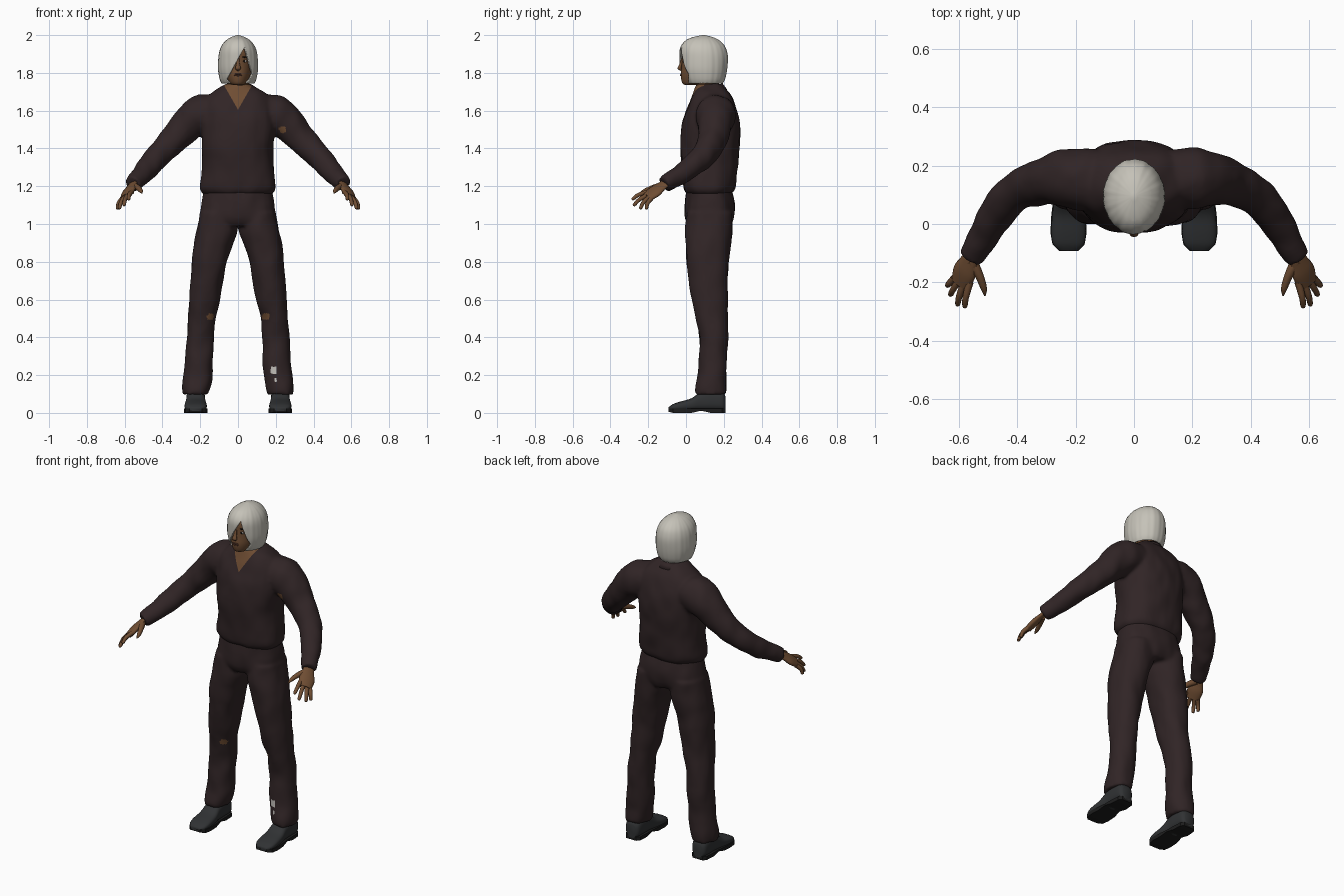
import bpy, bmesh, math
from mathutils import Vector, Matrix, noise

if "Cube" in bpy.data.objects:
    bpy.data.objects.remove(bpy.data.objects["Cube"], do_unlink=True)


def material(name, rgb, rough=0.8):
    m = bpy.data.materials.new(name)
    m.use_nodes = True
    m.diffuse_color = (*rgb, 1)
    node = m.node_tree.nodes["Principled BSDF"]
    node.inputs["Base Color"].default_value = (*rgb, 1)
    node.inputs["Roughness"].default_value = rough
    return m


CLOTH = material("dark_cloth", (0.03, 0.018, 0.019))
SKIN = material("brown_skin", (0.16, 0.075, 0.033))
HAIR = material("silver_hair", (0.56, 0.54, 0.48))
SHOE = material("shoe_leather", (0.03, 0.032, 0.034))
SOLE = material("shoe_sole", (0.012, 0.012, 0.012))
LIP = material("lips", (0.10, 0.04, 0.025))
WHITE = material("pale_patch", (0.5, 0.48, 0.45))
DARK = material("eye_dark", (0.012, 0.008, 0.006))


def finish(name, bm, mats, angle=50):
    bmesh.ops.recalc_face_normals(bm, faces=bm.faces)
    me = bpy.data.meshes.new(name)
    bm.to_mesh(me)
    bm.free()
    for m in mats:
        me.materials.append(m)
    me.shade_smooth()
    me.set_sharp_from_angle(angle=math.radians(angle))
    ob = bpy.data.objects.new(name, me)
    bpy.context.collection.objects.link(ob)
    return ob


def zring(z, x0, x1, y0, y1):
    return (Vector(((x0 + x1) / 2, (y0 + y1) / 2, z)),
            Vector(((x1 - x0) / 2, 0, 0)), Vector((0, (y1 - y0) / 2, 0)))


def body_rings(rows):
    return [zring(z, -w, w, y0, y1) for z, w, y0, y1 in rows]


def spline(a, b, c, d, t):
    return b + 0.5 * t * (c - a + t * (2 * a - 5 * b + 4 * c - d + t * (3 * (b - c) + d - a)))


def loft(bm, rings, s=1, n=32, square=1.0, steps=4, caps=True):
    """Skin smooth sections (centre, half width, half depth) into a tube."""
    fine = []
    for i in range(len(rings) - 1):
        four = [rings[max(0, min(len(rings) - 1, j))] for j in range(i - 1, i + 3)]
        fine += [[spline(*[r[k] for r in four], t / steps) for k in range(3)] for t in range(steps)]
    fine.append(rings[-1])
    loops = []
    for c, u, v in fine:
        loop = []
        for k in range(n):
            a = math.tau * k / n
            cu, sv = (math.copysign(abs(f(a)) ** square, f(a)) for f in (math.cos, math.sin))
            p = c + u * cu + v * sv
            loop.append(bm.verts.new((p.x * s, p.y, p.z)))
        loops.append(loop)
    for a, b in zip(loops, loops[1:]):
        for k in range(n):
            bm.faces.new((a[k], a[(k + 1) % n], b[(k + 1) % n], b[k]))
    if caps:
        bm.faces.new(loops[0])
        bm.faces.new(loops[-1])


def tube(bm, points, radii, s=1, side=(0, 0, 1), flat=1.0, n=16):
    pts = [Vector(p) for p in points]
    rings = []
    for i, (p, r) in enumerate(zip(pts, radii)):
        t = (pts[min(i + 1, len(pts) - 1)] - pts[max(i - 1, 0)]).normalized()
        u = Vector(side)
        u = (u - t * u.dot(t)).normalized()
        rings.append((p, u * r, t.cross(u) * r * flat))
    loft(bm, rings, s, n)


def blob(bm, centre, size):
    bmesh.ops.create_uvsphere(bm, u_segments=16, v_segments=10, radius=1,
                              matrix=Matrix.Translation(centre) @ Matrix.Diagonal((*size, 1)))


def cut(bm, point, normal):
    bmesh.ops.bisect_plane(bm, geom=bm.verts[:] + bm.edges[:] + bm.faces[:],
                           plane_co=point, plane_no=normal, dist=1e-5)


def fuse_cloth(bm):
    """Merge overlapping tubes into one garment and add soft folds."""
    ob = finish("garment_base", bm, [])
    mod = ob.modifiers.new("fuse", "REMESH")
    mod.mode, mod.voxel_size = "VOXEL", 0.01
    soft = ob.modifiers.new("soften", "SMOOTH")
    soft.factor, soft.iterations = 0.5, 5
    me = bpy.data.meshes.new_from_object(ob.evaluated_get(bpy.context.evaluated_depsgraph_get()))
    bpy.data.objects.remove(ob)
    out = bmesh.new()
    out.from_mesh(me)
    out.normal_update()
    moves = [(v, v.normal * (0.002 + 0.007 * noise.noise(
        Vector((v.co.x * 14, v.co.y * 14, v.co.z * 9))))) for v in out.verts]
    for v, d in moves:
        v.co += d
    return out


def patch(bm, x, z, r, index):
    """Colour a worn spot on the front of a garment."""
    for f in bm.faces:
        c = f.calc_center_median()
        if c.y < 0.14 and f.normal.y < 0.2 and math.hypot(c.x - x, c.z - z) < r:
            f.material_index = index


SIDES = (("left", 1), ("right", -1))

# Shirt: trunk and sleeves fused, open V neck
bm = bmesh.new()
loft(bm, body_rings([(1.16, .18, .005, .235), (1.19, .2, -.013, .258), (1.26, .193, -.02, .268),
                     (1.35, .185, -.025, .278), (1.45, .19, -.03, .285), (1.55, .2, -.015, .28),
                     (1.63, .19, .012, .262), (1.68, .155, .032, .242), (1.72, .1, .05, .21),
                     (1.74, .065, .06, .19)]), square=.85)
for _, s in SIDES:
    tube(bm, [(.11, .15, 1.59), (.2, .155, 1.575), (.265, .155, 1.53), (.33, .14, 1.455), (.4, .11, 1.385),
              (.46, .05, 1.32), (.51, -.03, 1.26), (.558, -.115, 1.213)],
         [.1, .105, .09, .076, .066, .06, .052, .042], s, n=24)
bm = fuse_cloth(bm)
apex = 1.605
for _, s in SIDES:
    cut(bm, (0, 0, apex), (.105 * s, 0, -.06))
bm.normal_update()
for f in bm.faces:
    c = f.calc_center_median()
    if c.y < .1 and abs(c.x) < (c.z - apex) * .06 / .105:
        f.material_index = 1
patch(bm, .235, 1.5, .018, 1)
finish("shirt", bm, [CLOTH, SKIN], 80)

# Collar flaps, rising toward the back
bm = bmesh.new()
rows = []
for i in range(-16, 17):
    a = math.pi + i / 16 * math.radians(150)
    lift = (1 - math.cos(a)) / 2
    drop = .022 if abs(i) > 14 else 0
    inner = (.074 * math.sin(a), .118 - .075 * math.cos(a), 1.7 + .045 * lift)
    outer = (.1 * math.sin(a), .118 - .1 * math.cos(a), 1.672 + .04 * lift - drop)
    rows.append((bm.verts.new(inner), bm.verts.new(outer)))
for a, b in zip(rows, rows[1:]):
    bm.faces.new((a[0], b[0], b[1], a[1]))
collar = finish("collar", bm, [CLOTH])
collar.modifiers.new("thickness", "SOLIDIFY").thickness = .008

# Trousers: pelvis and legs fused, with worn spots
bm = bmesh.new()
loft(bm, body_rings([(1.2, .175, .005, .235), (1.1, .19, -.003, .255), (1.03, .2, 0, .25),
                     (.99, .19, .02, .23)]), square=.85)
leg = [(1.06, .01, .2, .01, .245), (.97, .008, .215, 0, .242), (.9, .028, .23, 0, .235),
       (.8, .06, .242, .005, .225), (.7, .08, .252, .02, .218), (.6, .095, .26, .035, .215),
       (.5, .122, .265, .055, .22), (.4, .13, .27, .072, .22), (.3, .133, .277, .072, .215),
       (.2, .137, .286, .064, .21), (.14, .148, .292, .053, .212), (.1, .16, .292, .05, .21)]
for _, s in SIDES:
    loft(bm, [zring(*r) for r in leg], s, square=.9)
bm = fuse_cloth(bm)
bm.normal_update()
for x, z, r, index in [(.145, .51, .02, 1), (-.145, .51, .018, 1), (.19, .225, .02, 2), (.2, .175, .01, 2)]:
    patch(bm, x, z, r, index)
finish("trousers", bm, [CLOTH, SKIN, WHITE], 80)

# Shoes: rounded upper over a heeled sole
upper = [(.208, .03, .09), (.19, .046, .115), (.13, .05, .13), (.08, .05, .115), (.03, .056, .078),
         (-.03, .059, .06), (-.07, .052, .046), (-.092, .03, .03)]
for name, s in SIDES:
    bm = bmesh.new()
    loft(bm, [(Vector((.224, y, (top + .01) / 2)), Vector((w, 0, 0)), Vector((0, 0, (top - .01) / 2)))
              for y, w, top in upper], s, square=.75)
    finish(name + "_shoe", bm, [SHOE])
    bm = bmesh.new()
    for y, w, top in upper:
        arch = .012 if .05 < y < .12 else 0
        low = .006 if y < -.08 else arch
        for z in (low, .022):
            for k in (-1, 1):
                bm.verts.new(((.224 + k * (w + .003)) * s, y, z))
    bm.verts.ensure_lookup_table()
    v = bm.verts
    for i in range(0, len(v) - 4, 4):
        for a, b in ((0, 1), (1, 3), (3, 2), (2, 0)):
            bm.faces.new((v[i + a], v[i + b], v[i + 4 + b], v[i + 4 + a]))
    for i in (0, len(v) - 4):
        bm.faces.new((v[i], v[i + 1], v[i + 3], v[i + 2]))
    finish(name + "_sole", bm, [SOLE], 30)

# Hands: flat palm, four spread fingers and a thumb
across = Vector((.79, .23, -.56))
knuckles = Vector((.588, -.192, 1.152))
tips = [(.58, -.287, 1.13), (.605, -.28, 1.097), (.63, -.245, 1.08), (.64, -.212, 1.078)]
for name, s in SIDES:
    bm = bmesh.new()
    tube(bm, [(.54, -.08, 1.235), (.565, -.13, 1.2), (.58, -.165, 1.172), (.594, -.205, 1.143)],
         [.028, .034, .045, .038], s, across, .42)
    for k, tip in enumerate(tips):
        base = knuckles + across * (.033 * (k / 1.5 - 1))
        mid = base.lerp(Vector(tip), .55) + Vector((.004, -.004, .006))
        tube(bm, [base, mid, base.lerp(Vector(tip), .92), tip], [.013, .011, .009, .003], s, across, n=10)
    tube(bm, [(.556, -.125, 1.203), (.53, -.175, 1.192), (.514, -.22, 1.175), (.51, -.245, 1.163)],
         [.02, .015, .011, .003], s, across, n=10)
    finish(name + "_hand", bm, [SKIN], 80)

# Head, neck and nose
bm = bmesh.new()
loft(bm, body_rings([(1.735, .025, -.005, .06), (1.747, .045, -.02, .11), (1.785, .066, -.028, .17),
                     (1.83, .076, -.024, .19), (1.87, .08, -.022, .2), (1.92, .078, -.017, .2),
                     (1.96, .05, .03, .16)]))
loft(bm, body_rings([(1.66, .06, .055, .18), (1.72, .058, .055, .175), (1.8, .055, .045, .175)]))
tube(bm, [(0, -.02, 1.875), (0, -.028, 1.845), (0, -.034, 1.824), (0, -.024, 1.814)],
     [.007, .01, .015, .008], side=(1, 0, 0), flat=.7)
finish("head", bm, [SKIN], 80)

# Face details
for name, s in SIDES:
    for part, size, mat, z, out in (("eye", (.014, .004, .006), WHITE, 1.862, 0),
                                    ("iris", (.006, .004, .006), DARK, 1.862, .002),
                                    ("brow", (.02, .005, .004), DARK, 1.884, .001)):
        bm = bmesh.new()
        blob(bm, (.033 * s, -.0115 - out, z), size)
        finish(name + "_" + part, bm, [mat])
bm = bmesh.new()
for z in (1.786, 1.793):
    blob(bm, (0, -.026, z), (.021, .005, .004))
finish("lips", bm, [LIP])

# Bobbed hair with strands and a slanted fringe
bm = bmesh.new()
loft(bm, body_rings([(1.745, .088, 0, .195), (1.77, .098, -.015, .208), (1.82, .106, -.03, .218),
                     (1.88, .104, -.035, .222), (1.92, .097, -.034, .215), (1.95, .083, -.022, .2),
                     (1.975, .06, .003, .172), (1.99, .035, .04, .14), (2, .006, .085, .1)]),
     n=96, caps=False)
for v in bm.verts:
    a = math.atan2(v.co.x, v.co.y - .095)
    ridge = 1 + .012 * math.sin(17 * a) * math.cos(5 * a + 1)
    v.co.x *= ridge
    v.co.y = .095 + (v.co.y - .095) * ridge
peak = Vector((.035, 0, 1.935))
fringe, parting = .56, -.28
cut(bm, peak, (1, 0, -fringe))
cut(bm, peak, (1, 0, -parting))
cut(bm, (0, .012, 0), (0, 1, 0))
gone = []
for f in bm.faces:
    c = f.calc_center_median()
    d = c.z - peak.z
    if c.y < .012 and d < 0 and fringe * d < c.x - peak.x < parting * d:
        gone.append(f)
bmesh.ops.delete(bm, geom=gone, context="FACES")
bmesh.ops.holes_fill(bm, edges=[e for e in bm.edges if e.is_boundary and e.verts[0].co.z > 1.99], sides=0)
hair = finish("hair", bm, [HAIR])
shell = hair.modifiers.new("thickness", "SOLIDIFY")
shell.thickness, shell.offset = .008, -1
